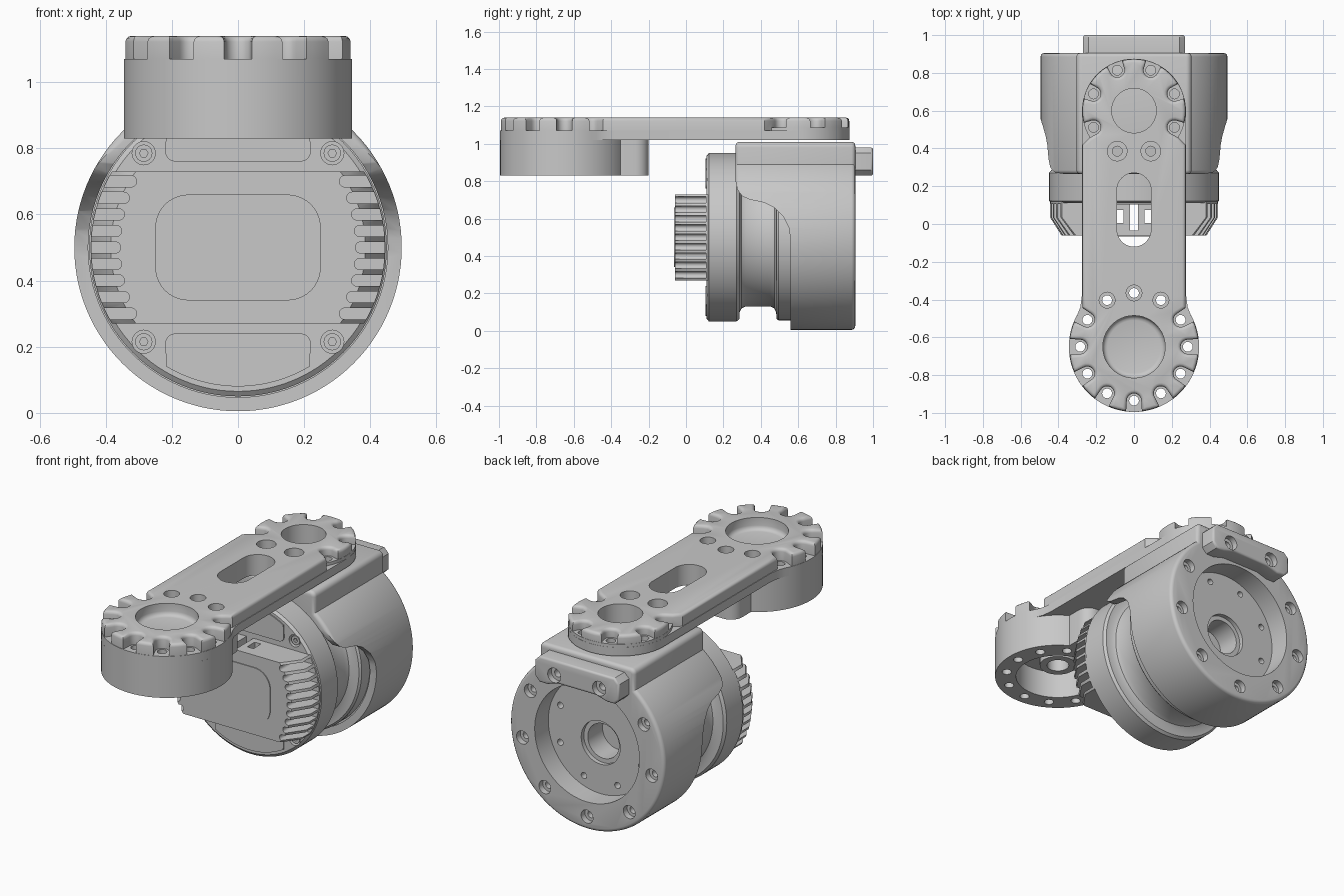
import bpy, bmesh, math
from mathutils import Vector

cube = bpy.data.objects.get("Cube")
if cube:
    bpy.data.objects.remove(cube, do_unlink=True)

grey = bpy.data.materials.new("machined_grey")
grey.use_nodes = True
COLOUR = (0.58, 0.58, 0.58, 1)
grey.diffuse_color = COLOUR
grey.node_tree.nodes["Principled BSDF"].inputs["Base Color"].default_value = COLOUR
AXIS_Z = 0.5  # height of the motor axis


def finish(bm, name):
    bmesh.ops.recalc_face_normals(bm, faces=bm.faces)
    mesh = bpy.data.meshes.new(name)
    bm.to_mesh(mesh)
    bm.free()
    mesh.materials.append(grey)
    ob = bpy.data.objects.new(name, mesh)
    bpy.context.collection.objects.link(ob)
    return ob


def arc(cx, cy, r, a, b, n):
    steps = [math.radians(a + (b - a) * i / n) for i in range(n + 1)]
    return [(cx + r * math.cos(t), cy + r * math.sin(t)) for t in steps]


def circle(cx, cy, r, n=24):
    return arc(cx, cy, r, 0, 360, n)[:-1]


def rounded(cx, cy, w, h, r, n=6):
    pts = []
    for i, (sx, sy) in enumerate([(1, 1), (-1, 1), (-1, -1), (1, -1)]):
        pts += arc(cx + sx * (w - r), cy + sy * (h - r), r, i * 90, i * 90 + 90, n)
    return pts


def ring(cx, cy, r, count, start=0):
    """Centres and angles spaced evenly round a circle."""
    angles = [start + 360 * i / count for i in range(count)]
    return [(cx + r * math.cos(math.radians(a)), cy + r * math.sin(math.radians(a)), a) for a in angles]


def shrink(pts, d):
    """Move a counter-clockwise outline inwards."""
    out = []
    for i, p in enumerate(pts):
        e1 = (p - pts[i - 1]).normalized()
        e2 = (pts[(i + 1) % len(pts)] - p).normalized()
        n1, n2 = Vector((-e1.y, e1.x)), Vector((-e2.y, e2.x))
        out.append(p + (n1 + n2) * d / max(1 + n1.dot(n2), 0.4))
    return out


def prism(outline, axis, lo, hi, name="cutter", round_lo=0, round_hi=0):
    """Extrude a 2D outline along one axis, with optional rounded rims."""
    place = {"x": lambda p, t: (t, p.x, p.y),
             "y": lambda p, t: (p.x, t, p.y),
             "z": lambda p, t: (p.x, p.y, t)}[axis]
    pts = [Vector(p) for p in outline]
    pts = [p for i, p in enumerate(pts) if (p - pts[i - 1]).length > 0.00001]
    if sum(pts[i - 1].cross(p) for i, p in enumerate(pts)) < 0:
        pts.reverse()
    quarter = [math.radians(a) for a in (0, 30, 60, 90)]
    layers = [(lo + round_lo * (1 - math.sin(a)), round_lo * (1 - math.cos(a)))
              for a in reversed(quarter)] if round_lo else [(lo, 0)]
    layers = layers[::1]
    if round_lo:
        layers = [(lo + round_lo * (1 - math.sin(a)), round_lo * (1 - math.cos(a))) for a in quarter[::-1]]
    layers += [(hi - round_hi * (1 - math.sin(a)), round_hi * (1 - math.cos(a)))
               for a in quarter] if round_hi else [(hi, 0)]
    bm = bmesh.new()
    loops = [[bm.verts.new(place(p, t)) for p in shrink(pts, d)] for t, d in layers]
    bm.faces.new(loops[0])
    bm.faces.new(loops[-1])
    for low, high in zip(loops, loops[1:]):
        for i in range(len(pts)):
            bm.faces.new((low[i - 1], low[i], high[i], high[i - 1]))
    return finish(bm, name)


def lathe(profile, name, steps=96):
    """Turn (radius, y) points about the motor axis."""
    bm = bmesh.new()
    vs = [bm.verts.new((r, y, AXIS_Z)) for r, y in profile]
    es = [bm.edges.new(pair) for pair in zip(vs, vs[1:])]
    bmesh.ops.spin(bm, geom=vs + es, cent=(0, 0, AXIS_Z), axis=(0, 1, 0),
                   angle=math.tau, steps=steps, use_merge=True)
    bmesh.ops.remove_doubles(bm, verts=bm.verts, dist=0.0001)
    return finish(bm, name)


def combine(ob, others, operation="DIFFERENCE"):
    for other in others:
        mod = ob.modifiers.new("boolean", "BOOLEAN")
        mod.operation, mod.solver, mod.object = operation, "EXACT", other
        bpy.context.view_layer.objects.active = ob
        bpy.ops.object.modifier_apply(modifier=mod.name)
        bpy.data.objects.remove(other, do_unlink=True)


def scallop(cy, rim, bolts, r, angles):
    """Hub rim with a U-shaped notch round each bolt angle."""
    pts = []
    d = math.degrees(math.asin(r * 1.1 / rim))
    for i, a in enumerate(angles):
        t = math.radians(a)
        pts += arc(0, cy, rim, a - d, a - d, 1)[:1]
        pts += arc(bolts * math.cos(t), cy + bolts * math.sin(t), r, a + 270, a + 90, 10)
        last = i == len(angles) - 1
        pts += arc(0, cy, rim, a + d, a + d if last else angles[i + 1] - d, 4)[:-1]
    return pts


FRONT, REAR = -0.65, 0.6  # arm hub centres
front_bolts = ring(0, FRONT, 0.285, 12)
rear_bolts = ring(0, REAR, 0.232, 8, 22.5)

# Arm: base slab, raised rear hub and scalloped top, joined
side = [(0.284, -0.44), (0.276, -0.38)]
outline = (arc(0, FRONT, 0.345, 150, 390, 48) + side + arc(0, REAR, 0.275, 0, 180, 32)
           + [(-x, y) for x, y in reversed(side)])
arm = prism(outline, "z", 1.02, 1.07, "arm_plate")
top = (scallop(FRONT, 0.343, 0.285, 0.038, range(150, 391, 30)) + [(0.273, -0.38), (0.273, 0.42)]
       + scallop(REAR, 0.273, 0.232, 0.038, [-22.5 + 45 * i for i in range(6)])
       + [(-0.273, 0.42), (-0.273, -0.38)])
combine(arm, [prism(circle(0, REAR, 0.274, 64), "z", 1.04, 1.088),
              prism(top, "z", 1.05, 1.14, round_hi=0.018)], "UNION")
cuts = [prism(rounded(0, 0.075, 0.09, 0.195, 0.09, 10), "z", 0.9, 1.3),
        prism(circle(0, FRONT, 0.165, 48), "z", 1.07, 1.3, round_lo=0.025),
        prism(circle(0, REAR, 0.118, 40), "z", 0.9, 1.3)]
cuts += [prism(circle(x, y, 0.026, 16), "z", 0.9, 1.3) for x, y, a in front_bolts + rear_bolts]
cuts += [prism(circle(x, y, 0.042, 20), "z", 1.075, 1.3) for x, y, a in front_bolts if 45 < a < 135]
cuts += [prism(circle(x, y, 0.052, 20), "z", 1.09, 1.3) for x, y, a in rear_bolts if 225 < a < 315]
combine(arm, cuts)

# Hollow drum under the front hub, with its neck
drum = prism(circle(0, FRONT, 0.345, 80), "z", 0.83, 1.02, "front_drum")
combine(drum, [prism(rounded(0, -0.4, 0.17, 0.2, 0.07), "z", 0.83, 1.02)], "UNION")
cuts = [prism(circle(0, FRONT, 0.23, 64), "z", 0.7, 0.99)]
cuts += [prism(circle(x, y, 0.026, 16), "z", 0.7, 1.2) for x, y, a in front_bolts]
combine(drum, cuts)
boss = prism(circle(0, FRONT, 0.1, 40), "z", 0.9, 1.0, "drum_boss")
combine(boss, [prism(circle(0, FRONT, 0.06, 32), "z", 0.8, 0.98)])

# Turned motor body: flange, waist and shoulder
motor = lathe([(0, 0.11), (0.435, 0.11), (0.45, 0.122), (0.45, 0.27), (0.438, 0.285), (0.4, 0.287),
               (0.38, 0.297), (0.37, 0.32), (0.37, 0.45), (0.38, 0.472), (0.4, 0.482), (0.435, 0.484),
               (0.445, 0.495), (0.445, 0.58), (0, 0.58)], "motor_body")
screws = [(sx * 0.285, AXIS_Z + sz * 0.285) for sx in (1, -1) for sz in (1, -1)]
combine(motor, [prism(circle(x, z, 0.035), "y", 0, 0.15) for x, z in screws])
for x, z in screws:
    head = prism(circle(x, z, 0.026), "y", 0.118, 0.16, "cover_screw")
    combine(head, [prism(circle(x, z, 0.013, 6), "y", 0.1, 0.14)])

# Finned front cover
cover = lathe([(0, -0.06), (0.385, -0.06), (0.445, 0.035), (0.445, 0.13), (0, 0.13)], "finned_cover")
combine(cover, [prism(rounded(0, AXIS_Z, 0.6, 0.23, 0.01, 2), "y", -0.2, 0.3)], "INTERSECT")
cuts = []
for i in range(-4, 5):
    inner = math.sqrt(0.44 ** 2 - (0.05 * i) ** 2) - 0.085
    for s in (1, -1):
        cuts.append(prism(rounded(s * (inner + 0.15), AXIS_Z + 0.05 * i, 0.15, 0.017, 0.016), "y", -0.2, 0.108))
cuts += [prism(rounded(x, 0.04, w, h, 0.005, 2), "z", 0.2, 0.8)
         for x, w, h in [(0, 0.022, 0.075), (0.075, 0.02, 0.035), (-0.075, 0.02, 0.035)]]
combine(cover, cuts)

# Thin raised panels on the front
prism(rounded(0, AXIS_Z, 0.25, 0.16, 0.1, 10), "y", -0.065, -0.056, "centre_panel")
pad = arc(0, 0, 0.42, 239, 301, 20) + arc(0.19, -0.29, 0.03, 0, 90, 5) + arc(-0.19, -0.29, 0.03, 90, 180, 5)
for s, name in ((1, "lower_panel"), (-1, "upper_panel")):
    prism([(x, AXIS_Z + s * z) for x, z in pad], "y", 0.104, 0.112, name)

# Rear housing with flat saddle, side cut-out and bearing recess
housing = prism(circle(0, AXIS_Z, 0.495, 112), "y", 0.265, 0.905, "rear_housing", 0.02, 0.02)
combine(housing, [prism(rounded(0, 0.8, 0.305, 0.21, 0.03), "y", 0.265, 0.905, "cutter", 0.02, 0.02)], "UNION")
edge = [(0.2, 0.82), (0.265, 0.8), (0.275, 0.755), (0.3, 0.72), (0.34, 0.702), (0.42, 0.685),
        (0.47, 0.66), (0.52, 0.61), (0.55, 0.55), (0.56, 0.48), (0.56, -0.2), (0.2, -0.2)]
housing_bolts = ring(0, AXIS_Z, 0.42, 9, 30)
cuts = [prism(edge, "x", -0.8, 0.8),
        prism(circle(0, AXIS_Z, 0.453, 96), "y", 0.1, 0.57),
        prism(circle(0, AXIS_Z, 0.335, 80), "y", 0.78, 1.2),
        prism(circle(0, 0.46, 0.125, 40), "y", 0.755, 1.2),
        prism(circle(0, 0.46, 0.1, 40), "y", 0.62, 1.2)]
for x, z, a in housing_bolts:
    cuts += [prism(circle(x, z, 0.038), "y", 0.87, 1.2), prism(circle(x, z, 0.02, 16), "y", 0.82, 1.2)]
cuts += [prism(circle(x, z, 0.018, 12), "y", 0.74, 1.2) for x, z, a in ring(0, AXIS_Z, 0.28, 8, 22.5)]
combine(housing, cuts)

# Clamp bar across the top of the back
half = [(0.24, 0.98), (0.27, 0.95), (0.27, 0.86), (0.24, 0.83), (0.19, 0.83), (0.12, 0.85)]
bar = prism(half + [(-x, z) for x, z in reversed(half)], "y", 0.9, 1.0, "clamp_bar", 0, 0.012)
cuts = []
for x, z, a in housing_bolts[1:3]:
    cuts += [prism(circle(x, z, 0.042), "y", 0.965, 1.2), prism(circle(x, z, 0.022, 16), "y", 0.92, 1.2)]
combine(bar, cuts)

# Smooth shading with crisp edges
for ob in bpy.context.scene.objects:
    ob.select_set(ob.type == "MESH")
bpy.ops.object.shade_smooth_by_angle(angle=math.radians(35))
